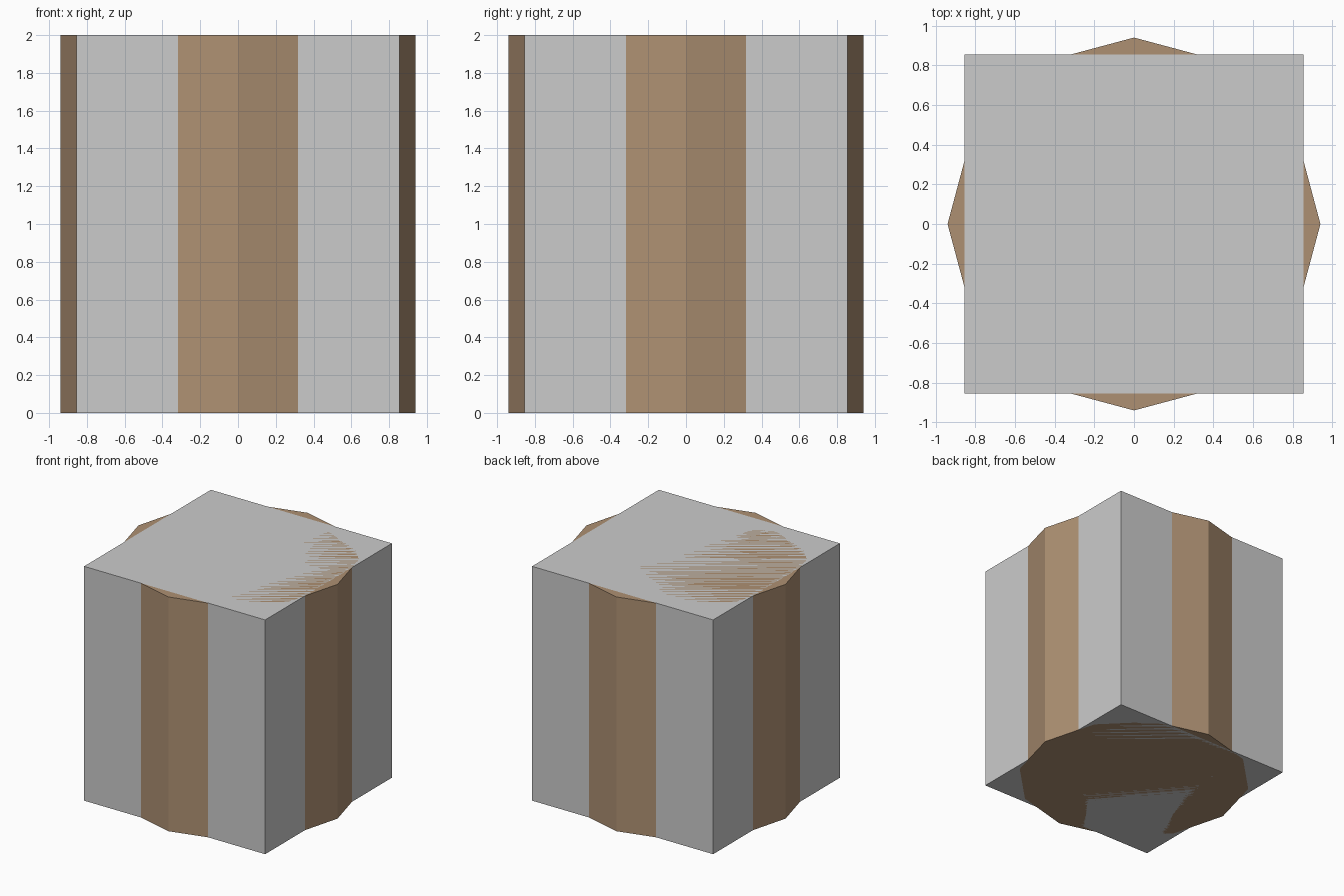
import bpy

if "Cube" in bpy.data.objects:
    bpy.data.objects.remove(bpy.data.objects["Cube"])

HEIGHT = 2.0
BOX_WIDTH = 1.71
BARREL_RADIUS = 0.94

# Square grey block
bpy.ops.mesh.primitive_cube_add(size=1, location=(0, 0, HEIGHT / 2))
block = bpy.context.object
block.name = "square_block"
block.scale = (BOX_WIDTH, BOX_WIDTH, HEIGHT)
bpy.ops.object.transform_apply(location=False, rotation=False, scale=True)

# Twelve-sided brown column pushing through the block's sides
bpy.ops.mesh.primitive_cylinder_add(vertices=12, radius=BARREL_RADIUS,
                                    depth=HEIGHT, location=(0, 0, HEIGHT / 2))
column = bpy.context.object
column.name = "twelve_sided_column"

brown = bpy.data.materials.new("brown")
brown.diffuse_color = (0.42, 0.28, 0.17, 1)
brown.use_nodes = True
brown.node_tree.nodes["Principled BSDF"].inputs["Base Color"].default_value = brown.diffuse_color
column.data.materials.append(brown)
